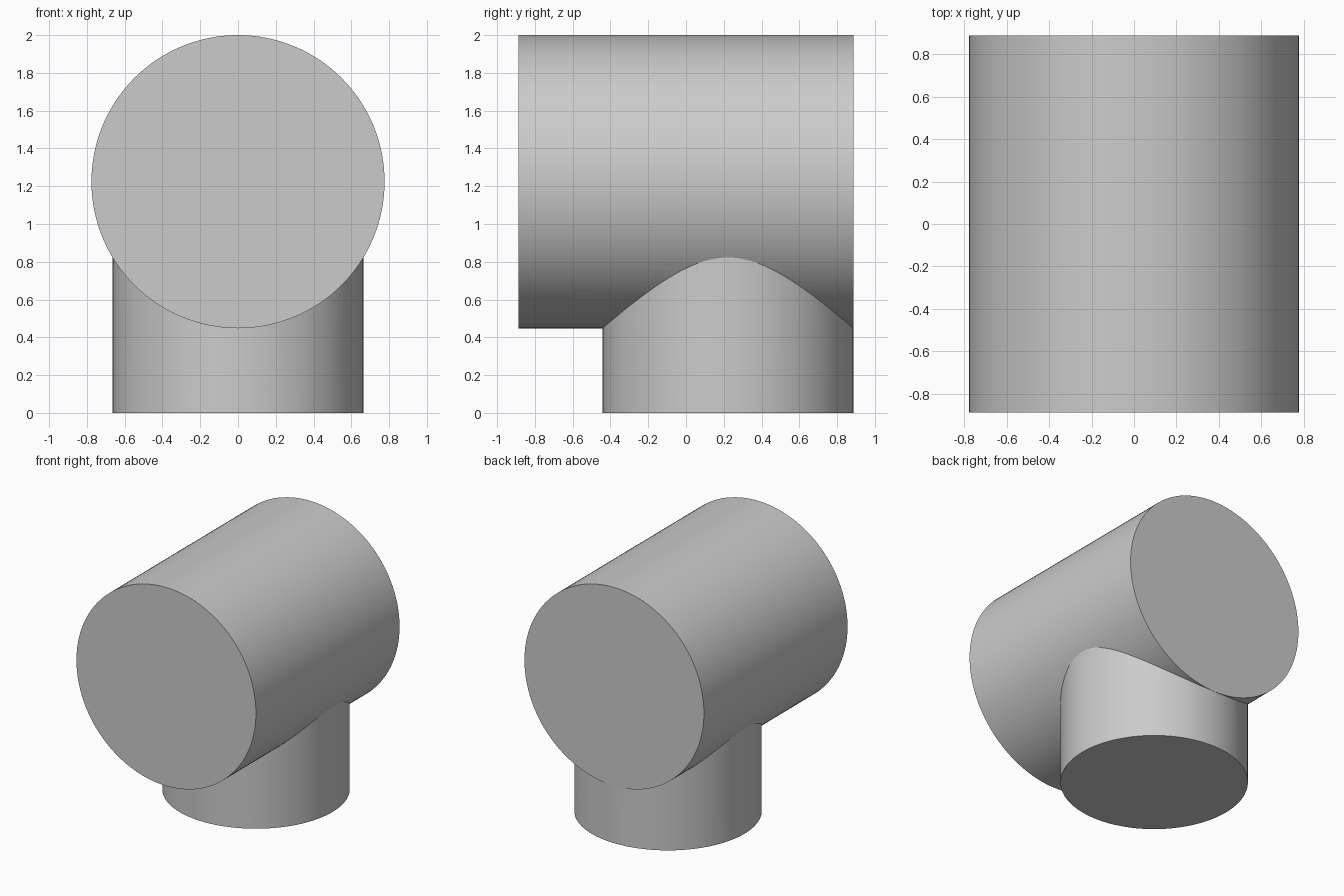
import bpy
import math

cube = bpy.data.objects.get("Cube")
if cube:
    bpy.data.objects.remove(cube, do_unlink=True)

grey = bpy.data.materials.new("plain_grey")
grey.use_nodes = True
colour = (0.6, 0.6, 0.6, 1)
grey.diffuse_color = colour
grey.node_tree.nodes["Principled BSDF"].inputs["Base Color"].default_value = colour


def cylinder(name, radius, depth, location, rotation=(0, 0, 0)):
    bpy.ops.mesh.primitive_cylinder_add(vertices=128, radius=radius, depth=depth,
                                        location=location, rotation=rotation)
    obj = bpy.context.object
    obj.name = name
    obj.data.materials.append(grey)
    return obj


# Horizontal drum running front to back
body = cylinder("pipe_tee", 0.776, 1.774, (0, 0, 1.224), (math.pi / 2, 0, 0))

# Upright branch, reaching up to the drum axis, flush with the back end
branch_top = 1.224
branch = cylinder("branch_cutter", 0.664, branch_top, (0, 0.222, branch_top / 2))
branch.hide_render = True

# Fuse both into one solid
union = body.modifiers.new("fuse_branch", "BOOLEAN")
union.operation = "UNION"
union.solver = "EXACT"
union.object = branch
bpy.context.view_layer.objects.active = body
bpy.ops.object.select_all(action="DESELECT")
body.select_set(True)
bpy.ops.object.modifier_apply(modifier=union.name)
bpy.data.objects.remove(branch, do_unlink=True)

# Smooth walls with crisp caps and crisp seam
bpy.ops.object.shade_smooth_by_angle(angle=math.radians(30))
